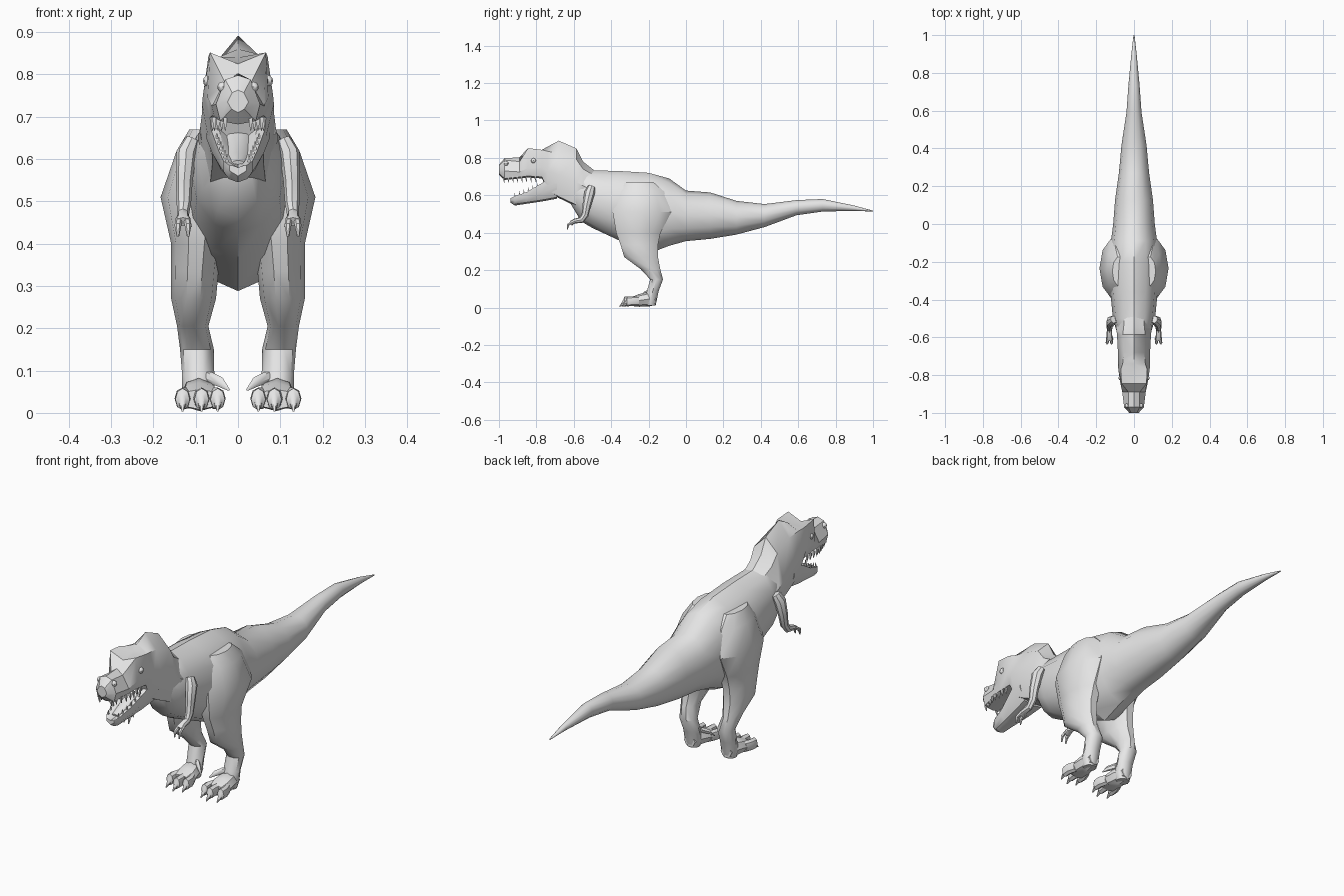
import bpy, bmesh, math
from mathutils import Vector

hide = bpy.data.materials.new("grey_hide")
hide.diffuse_color = (0.8, 0.8, 0.8, 1)


def finish(name, bm, mirror=False, angle=38):
    """Turn a bmesh into a smooth-shaded, optionally mirrored object."""
    bmesh.ops.recalc_face_normals(bm, faces=bm.faces)
    me = bpy.data.meshes.new(name)
    bm.to_mesh(me)
    bm.free()
    me.materials.append(hide)
    me.shade_smooth()
    me.set_sharp_from_angle(angle=math.radians(angle))
    ob = bpy.data.objects.new(name, me)
    bpy.context.collection.objects.link(ob)
    if mirror:
        ob.modifiers.new("mirror", 'MIRROR').use_mirror_merge = False
    return ob


def skin(bm, rings):
    """Bridge equal-sized rings of points and cap both ends."""
    vr = [[bm.verts.new(p) for p in r] for r in rings]
    n = len(vr[0])
    for a, b in zip(vr, vr[1:]):
        for i in range(n):
            bm.faces.new((a[i], a[(i + 1) % n], b[(i + 1) % n], b[i]))
    bm.faces.new(vr[0])
    bm.faces.new(vr[-1])


def tube(bm, path, n=8, axis=None):
    """Loft along (x, y, z, side radius, other radius) points."""
    pts = [Vector(p[:3]) for p in path]
    rings = []
    for i, p in enumerate(path):
        t = Vector(axis) if axis else (pts[min(i + 1, len(pts) - 1)] - pts[max(i - 1, 0)]).normalized()
        u = Vector((1, 0, 0))
        u = (u - t * u.dot(t)).normalized()
        v = t.cross(u)
        ring = []
        for k in range(n):
            a = 2 * math.pi * (k + 0.5 * (n == 4)) / n
            ring.append(pts[i] + u * math.cos(a) * p[3] + v * math.sin(a) * p[4])
        rings.append(ring)
    skin(bm, rings)


# torso and tail: y, bottom, top, half width
torso = [(-0.62, 0.56, 0.70, 0.06), (-0.56, 0.46, 0.745, 0.095), (-0.50, 0.425, 0.733, 0.112),
         (-0.36, 0.36, 0.73, 0.125), (-0.20, 0.288, 0.72, 0.13), (-0.09, 0.33, 0.69, 0.122),
         (0.0, 0.355, 0.625, 0.11), (0.13, 0.367, 0.615, 0.10), (0.27, 0.39, 0.57, 0.08),
         (0.42, 0.43, 0.553, 0.066), (0.59, 0.493, 0.574, 0.04), (0.73, 0.513, 0.58, 0.03),
         (0.90, 0.517, 0.545, 0.014), (1.0, 0.513, 0.518, 0.003)]
bm = bmesh.new()
tube(bm, [(0, y, (b + t) / 2, w, (t - b) / 2) for y, b, t, w in torso], 12, (0, 1, 0))
finish("torso_and_tail", bm)

# head and neck: y, bottom, middle, shoulder, top, then half widths low, mid, high
skull = [(-1.0, 0.71, 0.735, 0.757, 0.763, 0.015, 0.025, 0.014),
         (-0.97, 0.682, 0.73, 0.788, 0.798, 0.042, 0.052, 0.03),
         (-0.89, 0.69, 0.725, 0.78, 0.803, 0.055, 0.062, 0.03),
         (-0.845, 0.695, 0.745, 0.852, 0.825, 0.06, 0.072, 0.066),
         (-0.77, 0.69, 0.75, 0.843, 0.84, 0.066, 0.083, 0.07),
         (-0.74, 0.62, 0.73, 0.835, 0.86, 0.06, 0.085, 0.06),
         (-0.68, 0.585, 0.71, 0.825, 0.892, 0.06, 0.085, 0.055),
         (-0.585, 0.54, 0.67, 0.79, 0.85, 0.065, 0.09, 0.06),
         (-0.55, 0.52, 0.65, 0.74, 0.78, 0.07, 0.095, 0.055),
         (-0.48, 0.50, 0.62, 0.70, 0.725, 0.06, 0.09, 0.05)]
rings = []
for y, zb, zm, zs, zt, wb, wm, wt in skull:
    half = [(wb, zb + 0.008), (wm, zm), (wt, zs)]
    ring = [(0, zb)] + half + [(0, zt)] + [(-x, z) for x, z in reversed(half)]
    rings.append([(x, y, z) for x, z in ring])
bm = bmesh.new()
skin(bm, rings)
finish("head_and_neck", bm, angle=32)

# lower jaw with a sunken mouth floor: y, bottom, rim, floor, half width
jaw = [(-0.938, 0.56, 0.585, 0.58, 0.02), (-0.915, 0.545, 0.595, 0.58, 0.034),
       (-0.85, 0.555, 0.618, 0.59, 0.045), (-0.77, 0.567, 0.665, 0.62, 0.062),
       (-0.69, 0.582, 0.71, 0.67, 0.074)]
bm = bmesh.new()
skin(bm, [[(0, y, b), (w * .65, y, b + .008), (w, y, (b + r) / 2), (w, y, r), (w * .7, y, r), (0, y, f),
           (-w * .7, y, r), (-w, y, r), (-w, y, (b + r) / 2), (-w * .65, y, b + .008)]
          for y, b, r, f, w in jaw])
finish("lower_jaw", bm)

# tongue
bm = bmesh.new()
tube(bm, [(0, -0.905, 0.592, 0.014, 0.005), (0, -0.85, 0.607, 0.024, 0.01),
          (0, -0.77, 0.64, 0.03, 0.012), (0, -0.71, 0.68, 0.03, 0.012)], 8)
finish("tongue", bm)

# teeth along both jaws
bm = bmesh.new()
for i in range(8):
    f = i / 7
    x, y = 0.03 + 0.03 * min(1, f * 2), -0.975 + 0.17 * f
    tube(bm, [(x, y, 0.70, 0.006, 0.006), (x, y, 0.688, 0.006, 0.006), (x, y + 0.004, 0.667, 0.001, 0.001)], 4)
for i in range(6):
    f = i / 5
    x, y, z = 0.026 + 0.024 * f, -0.915 + 0.12 * f, 0.592 + 0.05 * f
    tube(bm, [(x, y, z, 0.005, 0.005), (x, y, z + 0.02, 0.001, 0.001)], 4)
finish("teeth", bm, True)

# eyes and nostril bumps
bm = bmesh.new()
for c, r in (((0.069, -0.815, 0.785), 0.014), ((0.036, -0.962, 0.77), 0.013)):
    geo = bmesh.ops.create_uvsphere(bm, u_segments=8, v_segments=6, radius=r)
    bmesh.ops.translate(bm, verts=geo["verts"], vec=c)
finish("eyes_and_nostrils", bm, True)

# legs, from hip to ankle
leg = [(0.075, -0.25, 0.67, 0.04, 0.08), (0.08, -0.24, 0.62, 0.065, 0.13),
       (0.095, -0.235, 0.51, 0.088, 0.165), (0.098, -0.255, 0.40, 0.06, 0.125),
       (0.102, -0.25, 0.335, 0.056, 0.105), (0.105, -0.24, 0.27, 0.053, 0.095),
       (0.107, -0.19, 0.205, 0.037, 0.055), (0.097, -0.157, 0.15, 0.04, 0.036),
       (0.094, -0.177, 0.09, 0.038, 0.033), (0.094, -0.19, 0.04, 0.038, 0.036),
       (0.094, -0.19, 0.01, 0.03, 0.028)]
bm = bmesh.new()
tube(bm, leg, 10, (0, 0, 1))
finish("leg", bm, True)

# feet
bm = bmesh.new()
tube(bm, [(0.094, -0.16, 0.04, 0.028, 0.025), (0.093, -0.20, 0.045, 0.04, 0.04),
          (0.09, -0.25, 0.038, 0.048, 0.034), (0.09, -0.29, 0.032, 0.048, 0.024)], 8, (0, 1, 0))
finish("foot", bm, True)

# toes and claws, plus the small inner toe
bm = bmesh.new()
for x0, x1, y in ((0.06, 0.048, -0.315), (0.09, 0.086, -0.33), (0.12, 0.131, -0.315)):
    tube(bm, [(x0, -0.25, 0.035, 0.018, 0.025), (x1, y + 0.03, 0.034, 0.019, 0.026),
              (x1, y, 0.032, 0.017, 0.026), (x1, y - 0.005, 0.026, 0.009, 0.016),
              (x1, y - 0.025, 0.006, 0.003, 0.003)], 8, (0, 1, 0))
tube(bm, [(0.07, -0.20, 0.085, 0.014, 0.014), (0.042, -0.225, 0.073, 0.011, 0.012),
          (0.022, -0.24, 0.055, 0.003, 0.003)], 6, (0, 1, 0))
finish("toes", bm, True)

# arms
bm = bmesh.new()
tube(bm, [(0.108, -0.505, 0.645, 0.018, 0.02), (0.122, -0.515, 0.615, 0.024, 0.028),
          (0.127, -0.53, 0.55, 0.02, 0.023), (0.128, -0.54, 0.495, 0.017, 0.019),
          (0.13, -0.56, 0.468, 0.014, 0.017), (0.13, -0.595, 0.462, 0.015, 0.013),
          (0.13, -0.615, 0.452, 0.017, 0.011)], 8)
finish("arm", bm, True)

# fingers
bm = bmesh.new()
for dx in (-0.012, 0.012):
    tube(bm, [(0.13 + dx * .7, -0.60, 0.46, 0.009, 0.009), (0.13 + dx, -0.63, 0.443, 0.008, 0.008),
              (0.13 + dx, -0.635, 0.417, 0.003, 0.003)], 6)
tube(bm, [(0.12, -0.595, 0.46, 0.007, 0.007), (0.112, -0.61, 0.44, 0.003, 0.003)], 6)
finish("fingers", bm, True)
